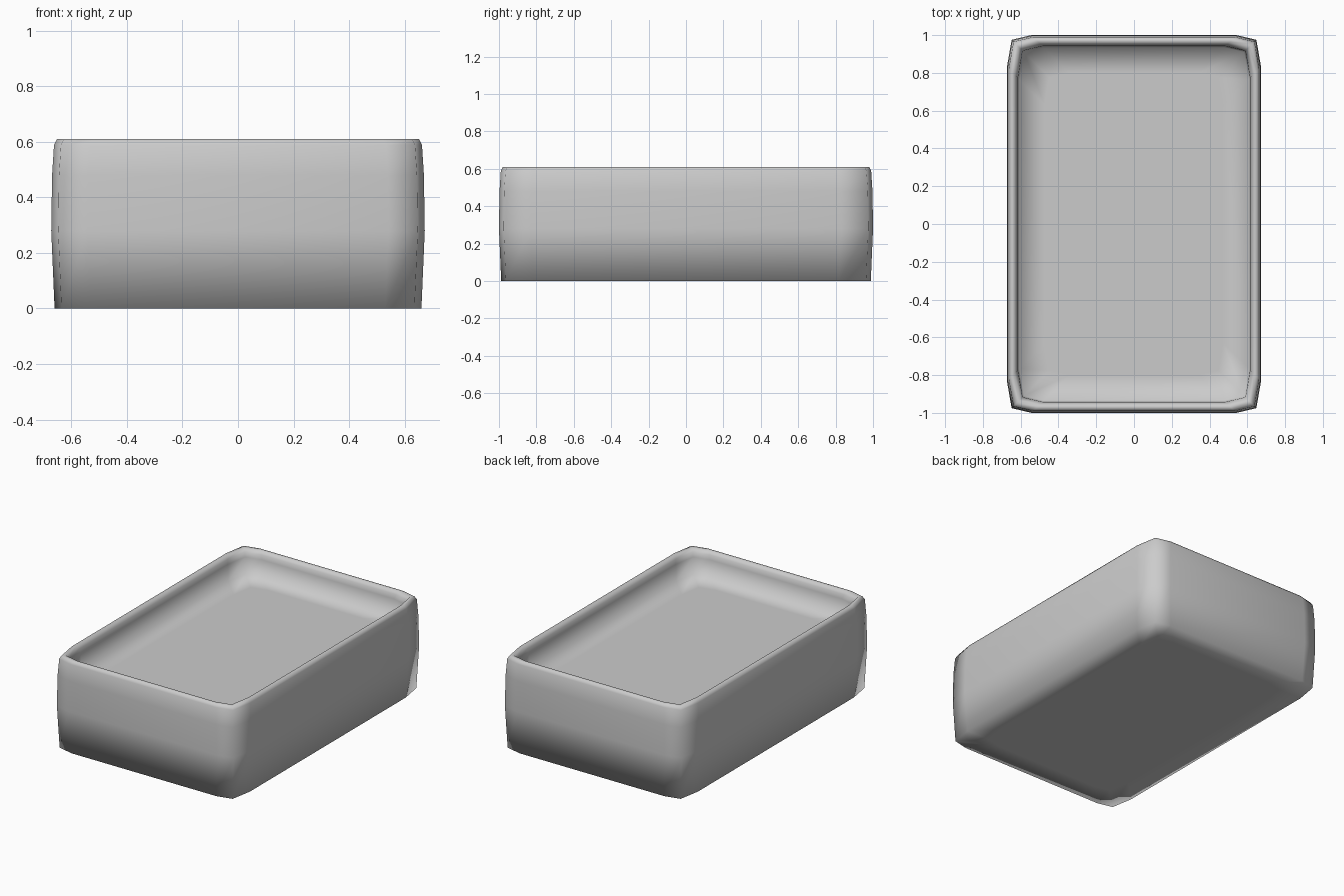
import bpy, bmesh

if "Cube" in bpy.data.objects:
    bpy.data.objects.remove(bpy.data.objects["Cube"])

HX, HY = 0.673, 1.0   # half width and half length at the widest level


def outline(inset):
    """Rounded rectangle with two-segment corners, moved inwards."""
    x, y = HX - inset, HY - inset
    corner = [(x, y - 0.17), (x - 0.025, y - 0.025), (x - 0.13, y)]
    half = corner + [(-px, py) for px, py in reversed(corner)]
    return half + [(-px, -py) for px, py in half]


# Profile (inset, height): underside, bulging wall, rounded rim, recess with flat floor
profile = [(0.16, 0.0), (0.012, 0.0), (0.0, 0.28), (0.003, 0.48), (0.010, 0.59),
           (0.020, 0.61), (0.038, 0.61), (0.052, 0.59), (0.058, 0.56),
           (0.065, 0.45), (0.20, 0.45)]

bm = bmesh.new()
rings = [[bm.verts.new((x, y, z)) for x, y in outline(i)] for i, z in profile]
n = len(rings[0])
for lower, upper in zip(rings, rings[1:]):
    for k in range(n):
        j = (k + 1) % n
        bm.faces.new((lower[k], lower[j], upper[j], upper[k]))

# Underside and recessed floor
bm.faces.new(list(reversed(rings[0])))
bm.faces.new(rings[-1])
bmesh.ops.recalc_face_normals(bm, faces=bm.faces)

# Smooth shading all over, without creases
for face in bm.faces:
    face.smooth = True

mesh = bpy.data.meshes.new("shallow_tray")
bm.to_mesh(mesh)
bm.free()
tray = bpy.data.objects.new("shallow_tray", mesh)
bpy.context.collection.objects.link(tray)
